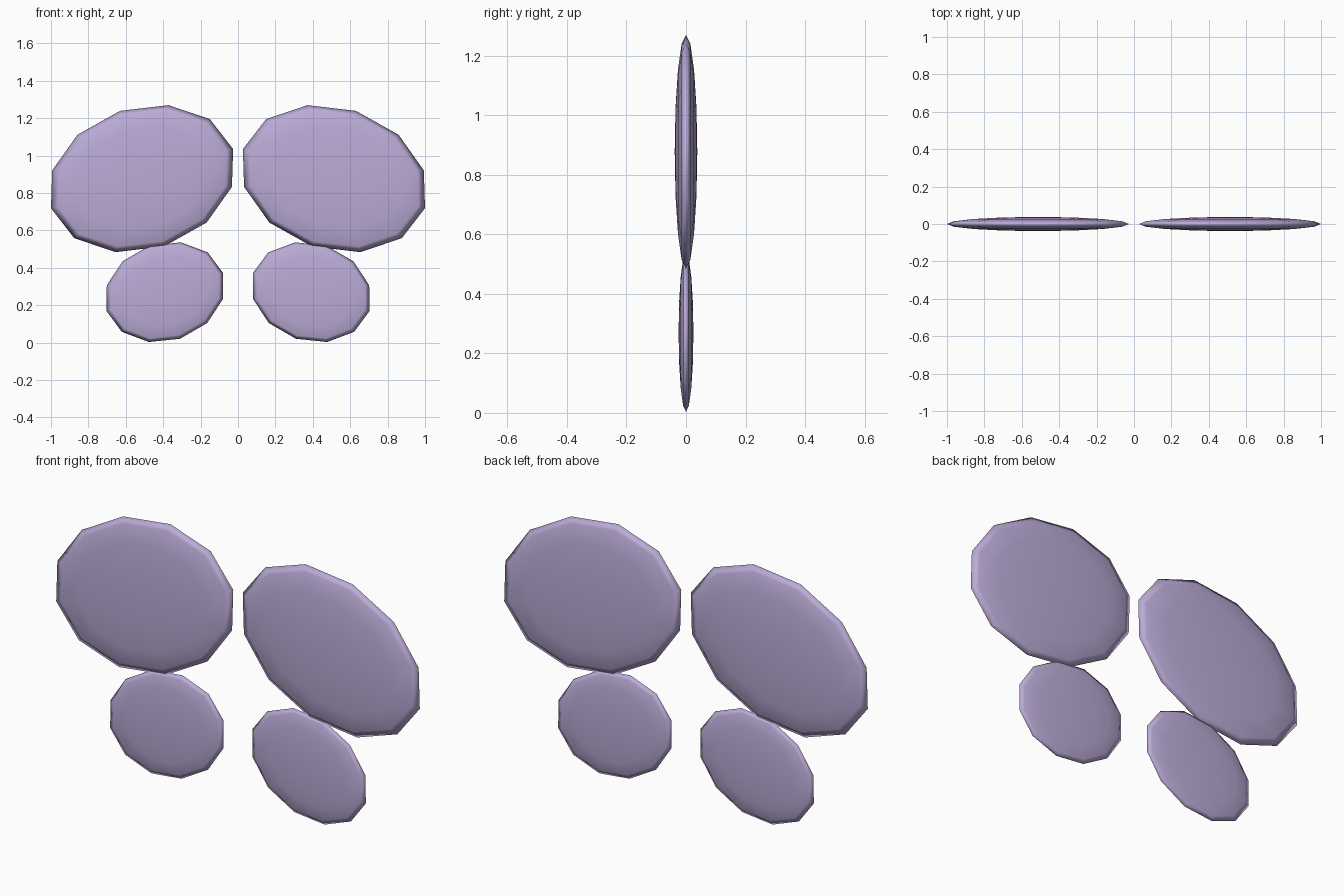
import bpy, bmesh, math
from mathutils import Matrix

cube = bpy.data.objects.get("Cube")
if cube:
    bpy.data.objects.remove(cube, do_unlink=True)

lilac = bpy.data.materials.new("lilac")
lilac.use_nodes = True
colour = (0.50, 0.41, 0.68, 1.0)
lilac.diffuse_color = colour
lilac.node_tree.nodes["Principled BSDF"].inputs["Base Color"].default_value = colour


def wing(name, side, centre, radii, tilt):
    """Flattened low-poly sphere with its poles on the front and back."""
    bm = bmesh.new()
    bmesh.ops.create_uvsphere(bm, u_segments=12, v_segments=8, radius=1.0)
    x, z = centre
    width, depth, height = radii
    place = (Matrix.Translation((side * x, 0, z))
             @ Matrix.Rotation(math.radians(side * tilt), 4, 'Y')
             @ Matrix.Diagonal((width, depth, height, 1))
             @ Matrix.Rotation(math.pi / 2, 4, 'X'))
    bm.transform(place)
    for face in bm.faces:
        face.smooth = True
    mesh = bpy.data.meshes.new(name)
    bm.to_mesh(mesh)
    bm.free()
    mesh.materials.append(lilac)
    obj = bpy.data.objects.new(name, mesh)
    bpy.context.collection.objects.link(obj)


# Two pairs of wings, mirrored left and right
for label, side in (("left", 1), ("right", -1)):
    wing("upper_wing_" + label, side, (0.513, 0.877), (0.512, 0.038, 0.381), 18)
    wing("lower_wing_" + label, side, (0.391, 0.27), (0.328, 0.025, 0.262), 18)
